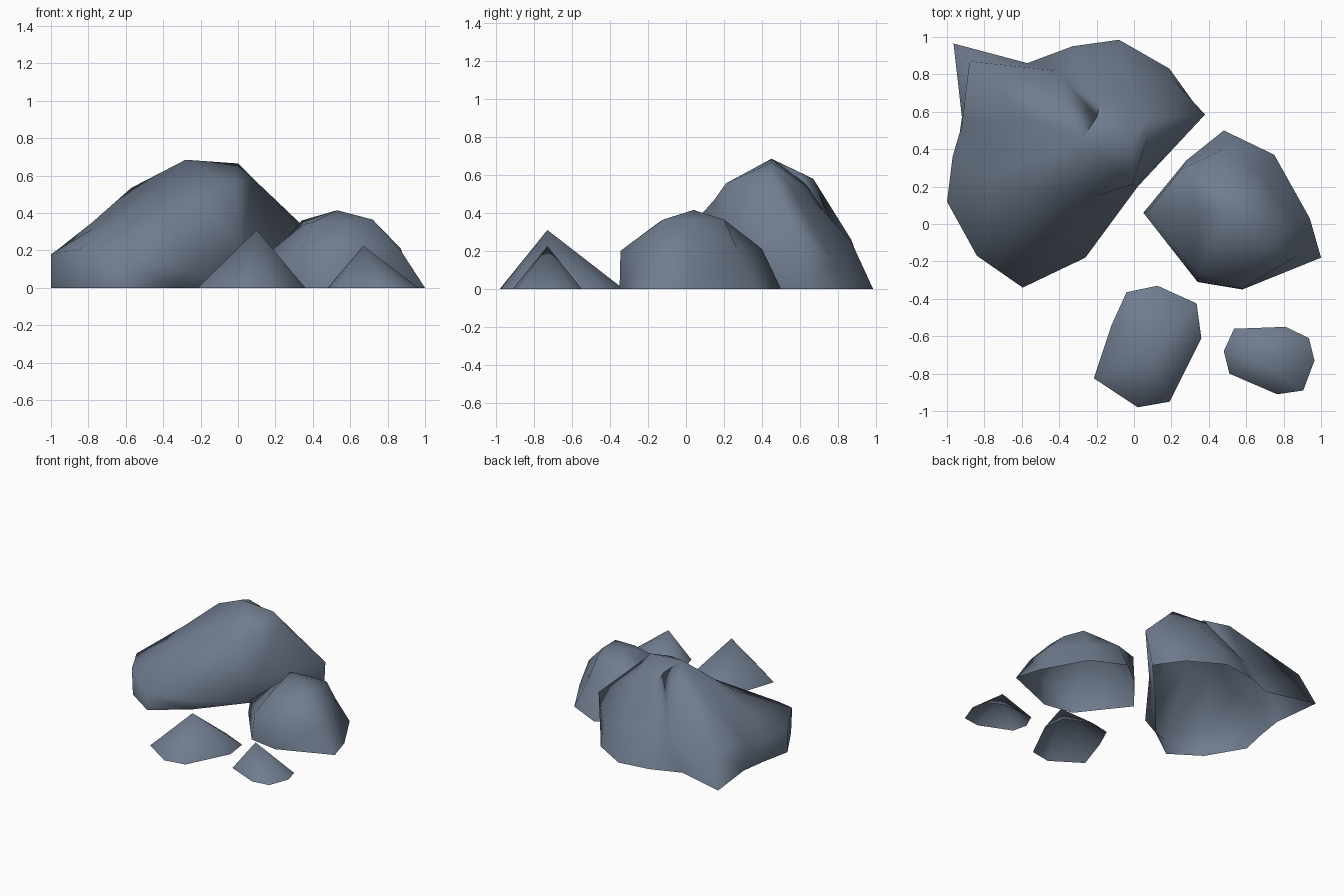
import bpy
import bmesh
from mathutils import Vector

default_cube = bpy.data.objects.get("Cube")
if default_cube:
    bpy.data.objects.remove(default_cube, do_unlink=True)

# One slate colour for every stone
slate = bpy.data.materials.new("slate_grey")
slate.use_nodes = True
slate_colour = (0.16, 0.2, 0.27, 1)
slate.diffuse_color = slate_colour
slate.node_tree.nodes["Principled BSDF"].inputs["Base Color"].default_value = slate_colour


def make_rock(name, outline, contours, peaks):
    """Loft a ground outline through clockwise contours and close it on the nearest peak."""
    rings = [[Vector((x, y, 0)) for x, y in outline]]
    rings += [[Vector(point) for point in contour] for contour in contours]
    summits = [Vector(peak) for peak in peaks]
    rings.append([min(summits, key=lambda s: (s.xy - p.xy).length) for p in rings[-1]])

    bm = bmesh.new()
    loops = [[bm.verts.new(point) for point in ring] for ring in rings]
    count = len(outline)
    for lower, upper in zip(loops, loops[1:]):
        for i in range(count):
            j = (i + 1) % count
            bm.faces.new((lower[j], lower[i], upper[i], upper[j]))
    # Merging the repeated summit points turns the last band into a cap
    bmesh.ops.remove_doubles(bm, verts=bm.verts[:], dist=0.0001)
    # Bent quads are split along their shorter diagonal
    bmesh.ops.triangulate(bm, faces=bm.faces[:], quad_method='SHORT_EDGE')
    for face in bm.faces:
        face.smooth = True

    mesh = bpy.data.meshes.new(name)
    bm.to_mesh(mesh)
    bm.free()
    mesh.materials.append(slate)
    rock = bpy.data.objects.new(name, mesh)
    bpy.context.collection.objects.link(rock)
    return rock


# Large boulder: ground outline, overhanging waist, shoulder, two-point ridge
boulder_outline = [
    (-.965, .965), (-.57, .86), (-.33, .95), (-.08, .985), (.19, .83), (.34, .62),
    (-.03, .22), (-.33, -.14), (-.59, -.33), (-.83, -.17), (-1, .12), (-.95, .36),
    (-.92, .57)]
boulder_waist = [
    (-.88, .87, .26), (-.41, .82, .2), (-.3, .83, .25), (-.08, .87, .25),
    (.21, .77, .15), (.38, .585, .3), (.02, .2, .2), (-.26, -.18, .1),
    (-.595, -.34, .13), (-.84, -.17, .21), (-1, .12, .18), (-.97, .36, .2),
    (-.92, .53, .21)]
boulder_shoulder = [
    (-.37, .67, .58), (-.2, .57, .61), (-.18, .64, .54), (-.08, .67, .47),
    (.06, .56, .52), (.07, .45, .595), (-.01, .21, .555), (-.2, .15, .47),
    (-.38, .18, .455), (-.57, .19, .415), (-.77, .25, .32), (-.78, .42, .35),
    (-.57, .56, .535)]
make_rock("large_boulder", boulder_outline, [boulder_waist, boulder_shoulder],
          [(-.28, .45, .685), (0, .45, .665)])

# Medium rounded rock with a jutting corner and a squarish crown
medium_outline = [
    (.05, .06), (.28, .34), (.48, .5), (.75, .37),
    (.94, .03), (1, -.18), (.58, -.35), (.34, -.31)]
medium_waist = [
    (.07, .06, .11), (.25, .29, .25), (.48, .4, .21), (.69, .27, .21),
    (.87, .01, .21), (.87, -.17, .2), (.58, -.345, .2), (.34, -.27, .2)]
medium_shoulder = [
    (.35, .08, .34), (.34, .19, .36), (.5, .2, .365), (.66, .2, .365),
    (.72, .04, .365), (.72, -.12, .365), (.56, -.13, .36), (.4, -.1, .35)]
make_rock("medium_rock", medium_outline, [medium_waist, medium_shoulder],
          [(.53, .04, .415)])

# Two small pointed stones
make_rock("small_stone_right",
          [(-.215, -.825), (-.12, -.54), (-.04, -.365), (.125, -.33),
           (.335, -.425), (.36, -.61), (.19, -.95), (.02, -.98)],
          [], [(.1, -.73, .31)])
make_rock("small_stone_left",
          [(.48, -.68), (.535, -.56), (.81, -.55), (.935, -.61),
           (.965, -.73), (.905, -.89), (.765, -.91), (.51, -.8)],
          [], [(.67, -.73, .225)])
